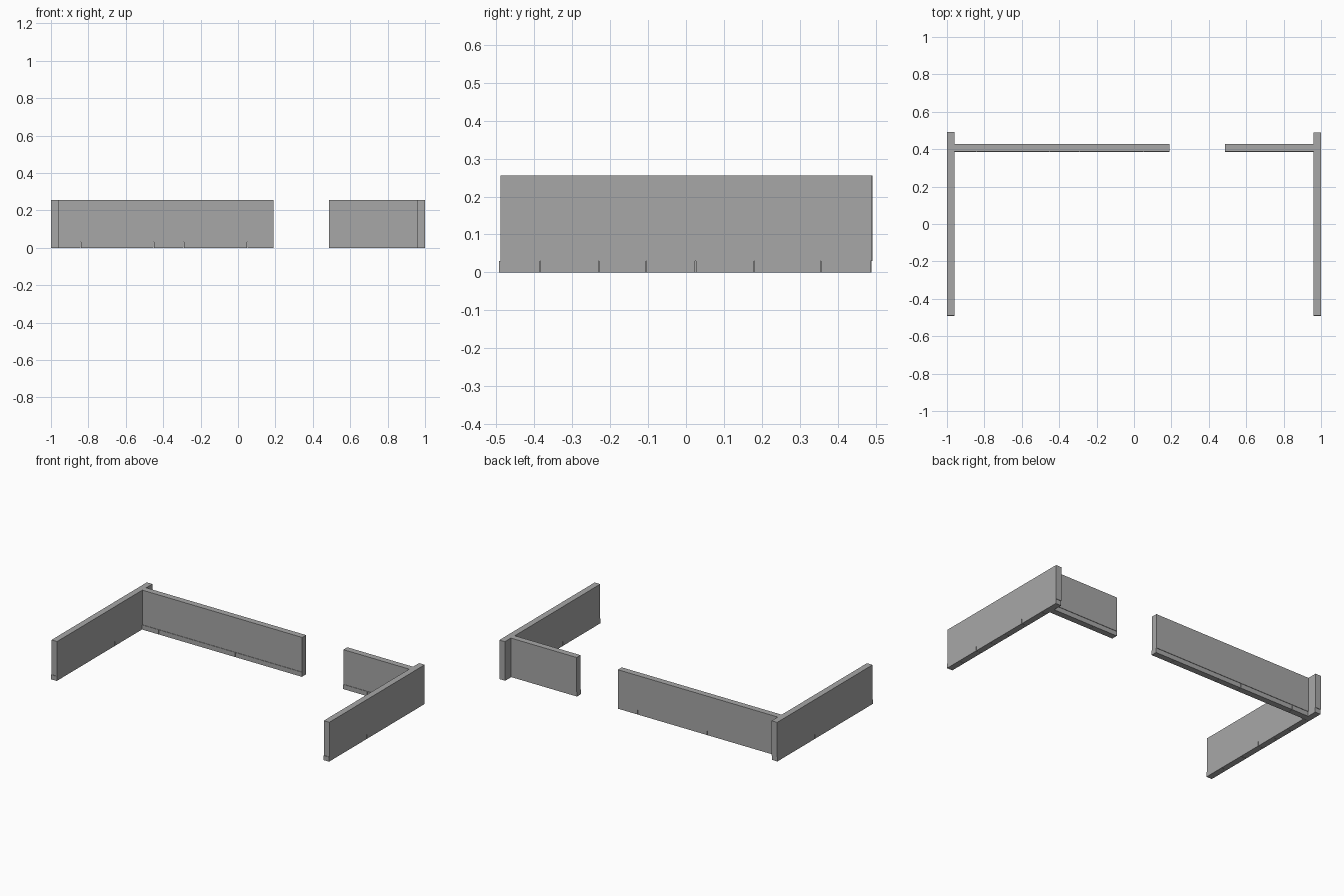
import bpy
import bmesh

cube = bpy.data.objects.get("Cube")
if cube:
    bpy.data.objects.remove(cube, do_unlink=True)

grey = bpy.data.materials.new("wall grey")
grey.use_nodes = True
colour = (0.39, 0.39, 0.39, 1)
grey.diffuse_color = colour
grey.node_tree.nodes["Principled BSDF"].inputs["Base Color"].default_value = colour

TOP = 0.255     # wall height
BASE = 0.03     # height of the base course
GAP = 0.0015    # joint between base blocks
SHIFT = -0.003  # base course sits slightly forward


def box(name, low, high):
    """Axis-aligned box between two corners."""
    bm = bmesh.new()
    bmesh.ops.create_cube(bm, size=1)
    for v in bm.verts:
        v.co = [low[i] if v.co[i] < 0 else high[i] for i in range(3)]
    mesh = bpy.data.meshes.new(name)
    bm.to_mesh(mesh)
    bm.free()
    mesh.materials.append(grey)
    obj = bpy.data.objects.new(name, mesh)
    bpy.context.collection.objects.link(obj)


def wall(name, x, y, axis, joints):
    """Upper panel on a base course split into blocks at the joints."""
    box(name + "_panel", (x[0], y[0], BASE), (x[1], y[1], TOP))
    ends = (x, y)[axis]
    shift = SHIFT if axis == 1 else 0
    cuts = [ends[0] + shift] + joints + [ends[1] + shift]
    for i, (a, b) in enumerate(zip(cuts, cuts[1:])):
        a += GAP / 2 if i else 0
        b -= GAP / 2 if i < len(joints) else 0
        if axis == 0:
            low, high = (a, y[0] + SHIFT, 0), (b, y[1] + SHIFT, BASE)
        else:
            low, high = (x[0], a, 0), (x[1], b, BASE)
        box(f"{name}_base_block_{i + 1}", low, high)


# Side walls, with their joints in opposite order
side_joints = [-0.385, -0.23, -0.105, 0.025, 0.18, 0.355]
wall("left_wall", (0.96, 1), (-0.49, 0.49), 1, side_joints)
wall("right_wall", (-1, -0.96), (-0.488, 0.492), 1, [-j for j in reversed(side_joints)])

# Back wall in two lengths either side of the doorway
wall("back_wall_long", (-0.96, 0.19), (0.388, 0.428), 0, [-0.84, -0.45, -0.29, 0.05])
wall("back_wall_short", (0.487, 0.96), (0.388, 0.428), 0, [0.66])
